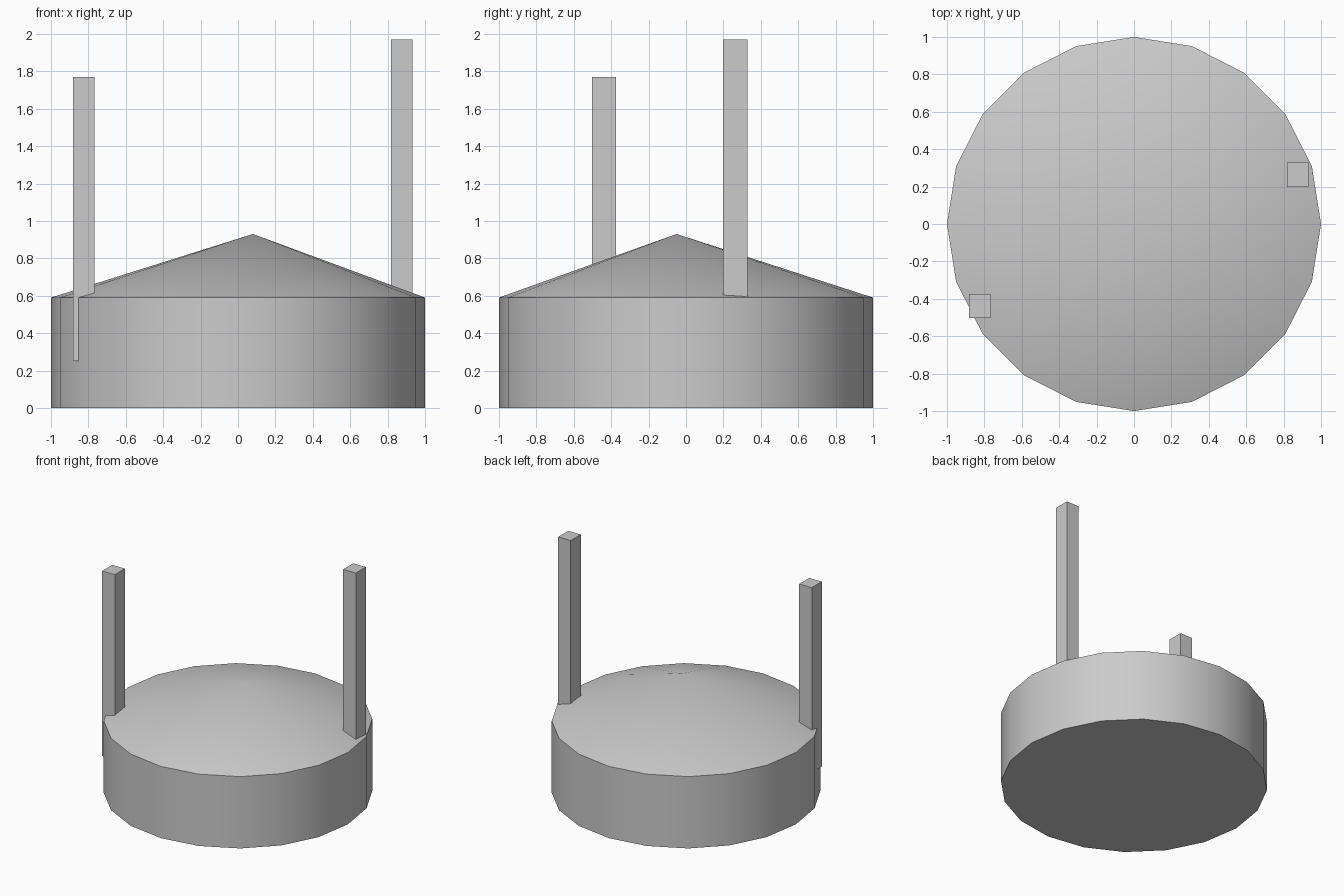
import bpy, bmesh
from math import pi, sin, cos, radians

old = bpy.data.objects.get("Cube")
if old:
    bpy.data.objects.remove(old, do_unlink=True)

GREY = (0.6, 0.6, 0.6, 1)
grey = bpy.data.materials.new("plain grey")
grey.use_nodes = True
grey.diffuse_color = GREY
grey.node_tree.nodes["Principled BSDF"].inputs["Base Color"].default_value = GREY


def add_object(name, bm):
    bmesh.ops.recalc_face_normals(bm, faces=bm.faces)
    mesh = bpy.data.meshes.new(name)
    bm.to_mesh(mesh)
    bm.free()
    mesh.materials.append(grey)
    obj = bpy.data.objects.new(name, mesh)
    bpy.context.collection.objects.link(obj)
    return obj


# Round drum with a shallow cone roof whose peak sits off centre
SIDES, WALL = 20, 0.59
bm = bmesh.new()
rings = [[bm.verts.new((cos(2 * pi * i / SIDES), sin(2 * pi * i / SIDES), z))
          for i in range(SIDES)] for z in (0, WALL)]
peak = bm.verts.new((0.08, -0.05, 0.93))
bm.faces.new(rings[0])
for i in range(SIDES):
    j = (i + 1) % SIDES
    bm.faces.new((rings[0][i], rings[0][j], rings[1][j], rings[1][i]))
    bm.faces.new((rings[1][i], rings[1][j], peak))
drum = add_object("drum_with_cone_roof", bm)
bpy.ops.object.select_all(action='DESELECT')
drum.select_set(True)
bpy.context.view_layer.objects.active = drum
bpy.ops.object.shade_smooth_by_angle(angle=radians(30))


# Two square posts set into the rim
def post(name, x, y, bottom, top):
    bm = bmesh.new()
    bmesh.ops.create_cube(bm, size=1)
    bmesh.ops.scale(bm, vec=(0.114, 0.13, top - bottom), verts=bm.verts)
    bmesh.ops.translate(bm, vec=(x, y, (top + bottom) / 2), verts=bm.verts)
    add_object(name, bm)


post("right_post", -0.825, -0.438, 0.25, 1.77)
post("left_post", 0.875, 0.263, 0.45, 1.97)
